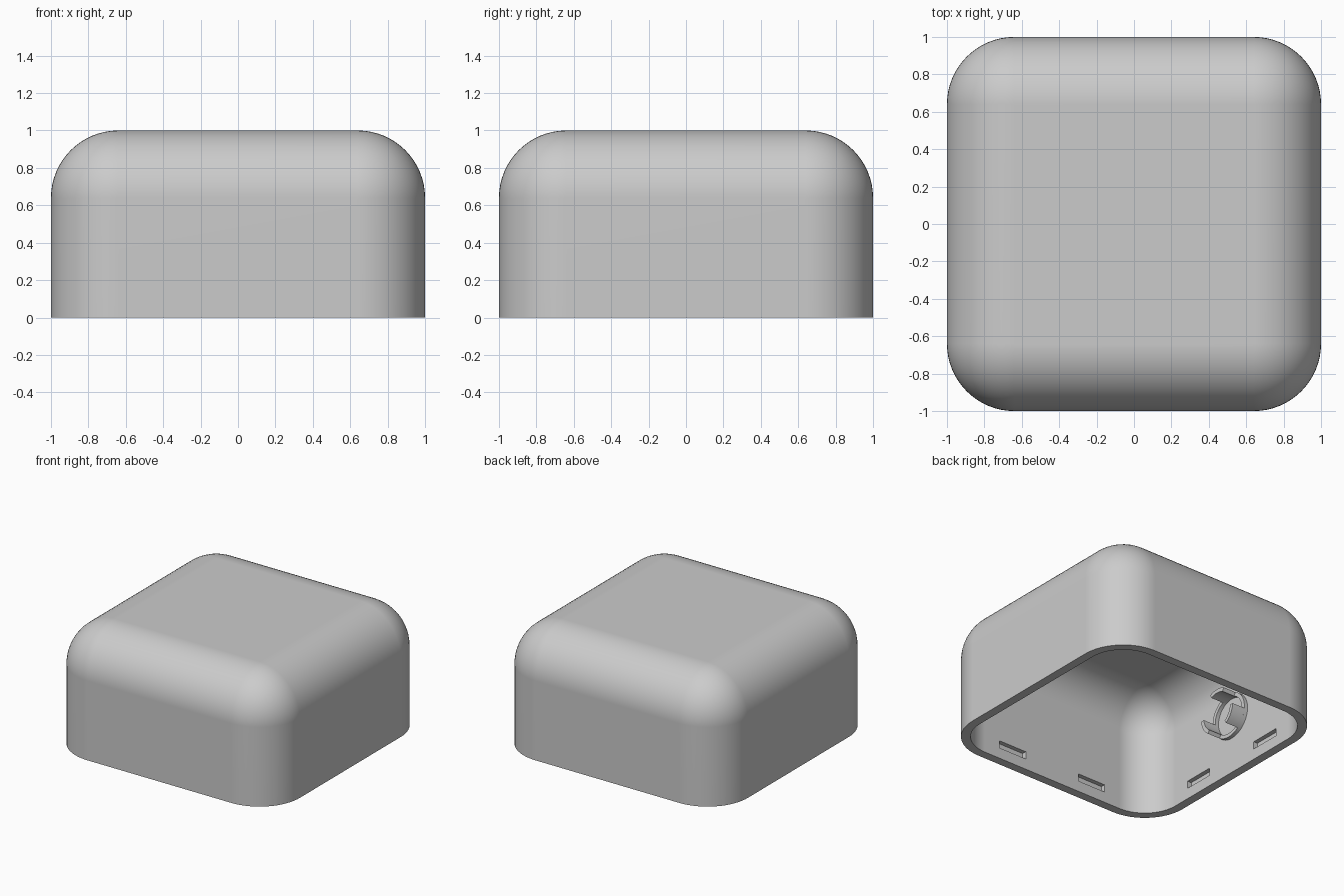
import bpy, bmesh
from math import radians, cos, sin
from mathutils import Matrix

cube = bpy.data.objects.get("Cube")
if cube:
    bpy.data.objects.remove(cube, do_unlink=True)

WALL = 0.07
ROUND = 0.36
INNER = 1 - WALL

grey = bpy.data.materials.new("matte_grey")
grey.use_nodes = True
colour = (0.6, 0.6, 0.6, 1)
grey.diffuse_color = colour
grey.node_tree.nodes["Principled BSDF"].inputs["Base Color"].default_value = colour


def make_object(name, bm):
    bmesh.ops.recalc_face_normals(bm, faces=bm.faces)
    mesh = bpy.data.meshes.new(name)
    bm.to_mesh(mesh)
    bm.free()
    mesh.materials.append(grey)
    obj = bpy.data.objects.new(name, mesh)
    bpy.context.collection.objects.link(obj)
    return obj


def add_box(bm, centre, size):
    bmesh.ops.create_cube(bm, size=1, matrix=Matrix.Translation(centre) @ Matrix.Diagonal((*size, 1)))


def rounded_block(name, half, bottom, top, radius):
    """Square block, rounded everywhere except around its base."""
    bm = bmesh.new()
    add_box(bm, (0, 0, (bottom + top) / 2), (half * 2, half * 2, top - bottom))
    edges = [e for e in bm.edges if max(v.co.z for v in e.verts) > bottom + 0.01]
    bmesh.ops.bevel(bm, geom=edges, offset=radius, segments=16, profile=0.5, affect='EDGES')
    return make_object(name, bm)


def arc_wall(bm, x0, x1, inner, outer, start, sweep, steps):
    """Curved wall around the x axis, extruded from x0 to x1."""
    closed = sweep >= 360
    rings = []
    for i in range(steps if closed else steps + 1):
        a = radians(start + sweep * i / steps)
        rings.append([bm.verts.new((x, r * cos(a), r * sin(a)))
                      for x, r in ((x0, inner), (x1, inner), (x1, outer), (x0, outer))])
    pairs = list(zip(rings, rings[1:] + rings[:1])) if closed else list(zip(rings, rings[1:]))
    for p, q in pairs:
        for k in range(4):
            n = (k + 1) % 4
            bm.faces.new((p[k], p[n], q[n], q[k]))
    if not closed:
        bm.faces.new(rings[0])
        bm.faces.new(rings[-1])


def smooth(obj):
    bpy.ops.object.select_all(action='DESELECT')
    obj.select_set(True)
    bpy.context.view_layer.objects.active = obj
    bpy.ops.object.shade_smooth_by_angle(angle=radians(30))


# Hollow housing with an open base
housing = rounded_block("housing", 1, 0, 1, ROUND)
cavity = rounded_block("cavity_cutter", INNER, -0.2, INNER, ROUND - WALL)

# Two shallow latch slots inside each wall
bm = bmesh.new()
for side in (-1, 1):
    for offset in (-0.375, 0.375):
        add_box(bm, (side * INNER, offset, 0.117), (0.07, 0.25, 0.06))
        add_box(bm, (offset, side * INNER, 0.117), (0.25, 0.07, 0.06))
slots = make_object("latch_slot_cutter", bm)

bpy.context.view_layer.objects.active = housing
for cutter in (cavity, slots):
    mod = housing.modifiers.new("cut", 'BOOLEAN')
    mod.operation = 'DIFFERENCE'
    mod.solver = 'EXACT'
    mod.object = cutter
    bpy.ops.object.modifier_apply(modifier=mod.name)
    bpy.data.objects.remove(cutter, do_unlink=True)
smooth(housing)
weighted = housing.modifiers.new("flat_walls", 'WEIGHTED_NORMAL')
weighted.keep_sharp = True

# Round mount on the inner side wall: low collar and three clip arms
bm = bmesh.new()
arc_wall(bm, -INNER - 0.01, -INNER + 0.03, 0.15, 0.18, 0, 360, 48)
collar = make_object("mount_collar", bm)

bm = bmesh.new()
for angle in (90, 210, 330):
    arc_wall(bm, -INNER - 0.01, -INNER + 0.14, 0.15, 0.18, angle - 25, 50, 8)
arms = make_object("mount_clip_arms", bm)

for part in (collar, arms):
    part.location.z = 0.467
    smooth(part)
